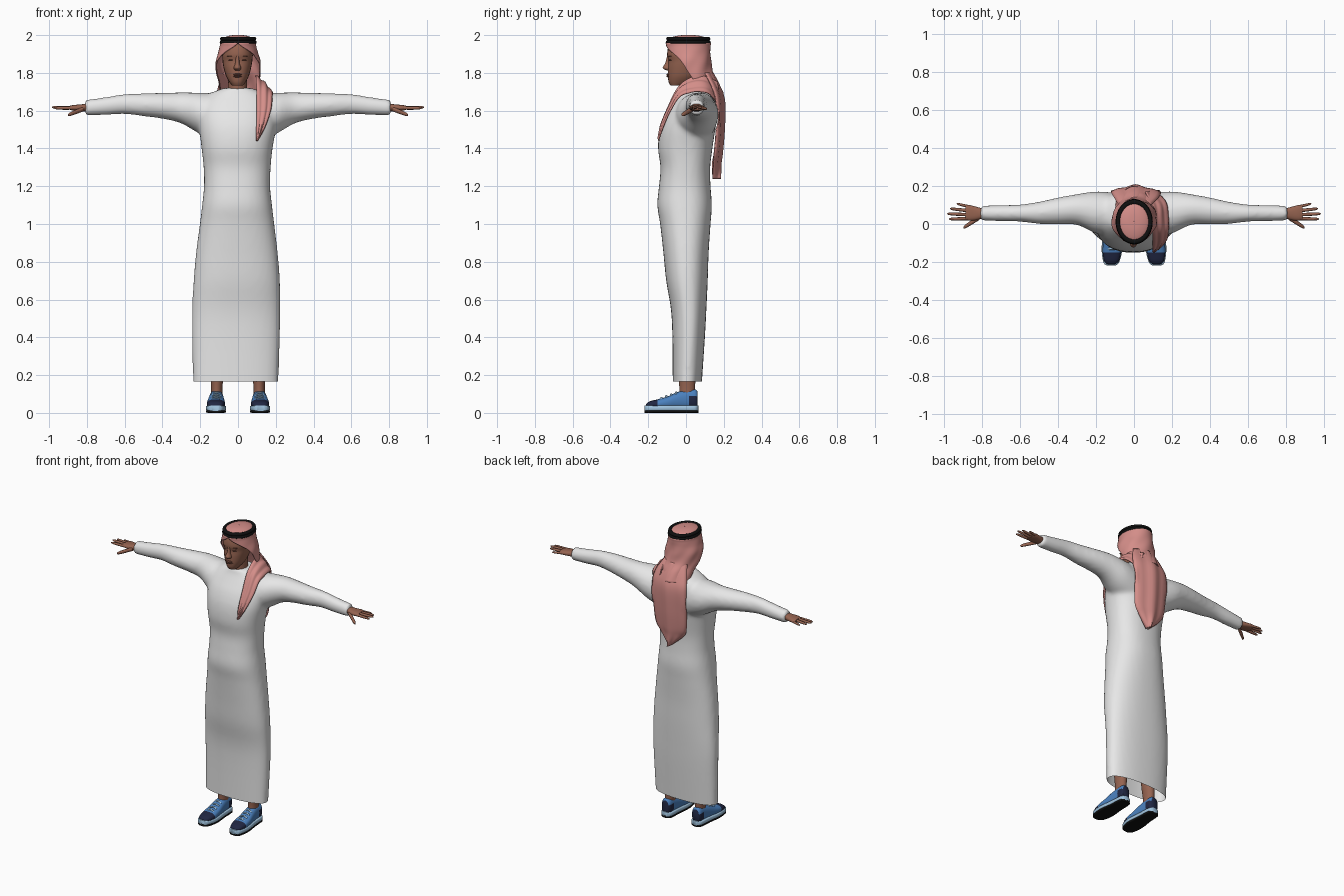
import bpy, bmesh, math
from mathutils import Vector

cube = bpy.data.objects.get("Cube")
if cube:
    bpy.data.objects.remove(cube, do_unlink=True)


def material(name, *rgb):
    mat = bpy.data.materials.new(name)
    mat.use_nodes = True
    mat.diffuse_color = (*rgb, 1)
    bsdf = next(n for n in mat.node_tree.nodes if n.type == "BSDF_PRINCIPLED")
    bsdf.inputs["Base Color"].default_value = (*rgb, 1)
    bsdf.inputs["Roughness"].default_value = 0.8
    return mat


white = material("white_cloth", .8, .8, .8)
skin = material("brown_skin", .3, .125, .08)
dark_skin = material("dark_skin", .17, .065, .045)
pink = material("pink_cloth", .66, .27, .25)
black = material("black_cord", .005, .005, .005)
blue = material("shoe_blue", .07, .22, .52)
pale_blue = material("pale_blue", .36, .56, .75)
navy = material("navy", .015, .02, .055)


def spline(rows, steps):
    """Smooth curve through rows of numbers."""
    out = []
    for i in range(len(rows) - 1):
        a, b, c, d = (rows[max(0, min(len(rows) - 1, i + k))] for k in (-1, 0, 1, 2))
        for s in range(steps):
            t = s / steps
            out.append([q + t / 2 * (r - p + t * (2 * p - 5 * q + 4 * r - w + t * (3 * (q - r) + w - p)))
                        for p, q, r, w in zip(a, b, c, d)])
    return out + [list(rows[-1])]


def loft(bm, axis, rows, sides=24, power=2.0, steps=4):
    """Closed tube along an axis; row = position, then low/high of the two other axes."""
    others = [i for i in range(3) if i != axis]
    rings = []
    for pos, lo1, hi1, lo2, hi2 in spline(rows, steps):
        ring = []
        for k in range(sides):
            co = [pos, pos, pos]
            angle = math.tau * k / sides
            for i, lo, hi, w in ((others[0], lo1, hi1, math.cos(angle)),
                                 (others[1], lo2, hi2, math.sin(angle))):
                w = math.copysign(abs(w) ** (2 / power), w)
                co[i] = (lo + hi) / 2 + w * (hi - lo) / 2
            ring.append(bm.verts.new(co))
        rings.append(ring)
    for r, s in zip(rings, rings[1:]):
        for k in range(sides):
            n = (k + 1) % sides
            bm.faces.new((r[k], r[n], s[n], s[k]))
    bm.faces.new(rings[0])
    bm.faces.new(rings[-1])


def finish(bm, name, mats, rule=None, mirror=False):
    bmesh.ops.recalc_face_normals(bm, faces=bm.faces)
    if rule:
        for f in bm.faces:
            f.material_index = rule(f.calc_center_median())
    mesh = bpy.data.meshes.new(name)
    bm.to_mesh(mesh)
    bm.free()
    obj = bpy.data.objects.new(name, mesh)
    bpy.context.collection.objects.link(obj)
    for m in mats:
        mesh.materials.append(m)
    smooth(obj)
    if mirror:
        obj.modifiers.new("mirror", "MIRROR")
    return obj


def smooth(obj):
    bpy.ops.object.select_all(action="DESELECT")
    obj.select_set(True)
    bpy.context.view_layer.objects.active = obj
    bpy.ops.object.shade_smooth_by_angle(angle=math.radians(55))


def part(name, axis, rows, mat, mirror=False, **kw):
    bm = bmesh.new()
    loft(bm, axis, rows, **kw)
    return finish(bm, name, [mat], mirror=mirror)


def sheet(name, grid, mat, thickness, over=None):
    """Cloth from a grid of points, kept outside another object."""
    bm = bmesh.new()
    vs = [[bm.verts.new(p) for p in row] for row in grid]
    for r, s in zip(vs, vs[1:]):
        for k in range(len(r) - 1):
            bm.faces.new((r[k], r[k + 1], s[k + 1], s[k]))
    bmesh.ops.remove_doubles(bm, verts=bm.verts, dist=.0003)
    obj = finish(bm, name, [mat])
    if over:
        wrap = obj.modifiers.new("drape", "SHRINKWRAP")
        wrap.target, wrap.wrap_mode, wrap.offset = over, "OUTSIDE", .008
    solid = obj.modifiers.new("thickness", "SOLIDIFY")
    solid.thickness, solid.offset = thickness, 0
    return obj


def band(rows, bulge, ripple, count=14):
    """Strip between two edges, bulging in the middle with soft folds."""
    grid = []
    for row in spline(rows, 6):
        a, b = Vector(row[:3]), Vector(row[3:])
        grid.append([a.lerp(b, k / count) + bulge * (math.sin(math.pi * k / count)
                     + ripple * math.sin(math.tau * 2.5 * k / count)) for k in range(count + 1)])
    return grid


# Robe: body and sleeves fused, open at the hem
bm = bmesh.new()
loft(bm, 2, [(.1, -.237, .212, -.07, .08), (.4, -.243, .222, -.072, .1), (.55, -.243, .224, -.08, .108),
             (.7, -.235, .222, -.105, .115), (.85, -.222, .21, -.12, .12), (1, -.202, .192, -.137, .13),
             (1.1, -.19, .18, -.152, .137), (1.2, -.18, .17, -.143, .13), (1.3, -.182, .173, -.135, .128),
             (1.4, -.193, .183, -.148, .14), (1.5, -.205, .2, -.14, .155), (1.58, -.21, .205, -.113, .168),
             (1.64, -.2, .2, -.078, .17), (1.69, -.15, .15, -.048, .15), (1.72, -.075, .07, -.04, .1)],
     sides=40, power=2.3)
for side in (1, -1):
    loft(bm, 0, [(side * x, *r) for x, *r in
                 [(.1, -.06, .165, 1.43, 1.69), (.2, -.05, .172, 1.475, 1.695), (.3, -.005, .158, 1.532, 1.697),
                  (.4, -.002, .14, 1.557, 1.694), (.5, 0, .118, 1.57, 1.692), (.6, .012, .103, 1.582, 1.688),
                  (.7, .014, .1, 1.577, 1.672), (.81, .018, .096, 1.573, 1.657)]])
robe = finish(bm, "robe", [white])
remesh = robe.modifiers.new("fuse", "REMESH")
remesh.mode, remesh.voxel_size, remesh.use_smooth_shade = "VOXEL", .012, True
relax = robe.modifiers.new("relax", "SMOOTH")
relax.factor, relax.iterations = .5, 8
for m in ("fuse", "relax"):
    bpy.ops.object.modifier_apply(modifier=m)
bm = bmesh.new()
bm.from_mesh(robe.data)
bmesh.ops.bisect_plane(bm, geom=bm.verts[:] + bm.edges[:] + bm.faces[:], plane_co=(0, 0, .165),
                       plane_no=(0, 0, 1), clear_inner=True)
bm.to_mesh(robe.data)
bm.free()
smooth(robe)

# Head, neck and face
part("head", 2, [(1.733, -.03, .026, -.082, -.02), (1.752, -.046, .04, -.092, .03), (1.785, -.064, .058, -.096, .07),
                 (1.83, -.077, .07, -.096, .09), (1.865, -.082, .076, -.093, .1), (1.9, -.083, .078, -.1, .1),
                 (1.95, -.076, .072, -.088, .1), (1.98, -.04, .04, -.05, .07)], skin, power=2.2)
part("neck", 2, [(1.64, -.065, .06, -.04, .09), (1.7, -.055, .05, -.035, .08), (1.79, -.05, .046, -.04, .08)], skin)
part("nose", 2, [(1.89, -.012, .006, -.1, -.07), (1.85, -.015, .009, -.111, -.07), (1.826, -.023, .017, -.124, -.07),
                 (1.812, -.017, .011, -.1, -.07)], skin, sides=14)
for name, z, high in (("upper_lip", 1.791, .006), ("lower_lip", 1.782, .006)):
    part(name, 0, [(x - .003, -.104 + d, -.08, z - high * h, z + high * h)
                   for x, d, h in ((-.026, .014, .2), (-.012, .002, .9), (0, 0, 1), (.012, .002, .9), (.026, .014, .2))],
         dark_skin, sides=12)
for side, label in ((1, "left"), (-1, "right")):
    for feature, z, half, tall in (("eye", 1.868, .014, .004), ("eyebrow", 1.888, .02, .003)):
        part(f"{label}_{feature}", 0, [(side * .034 - .003 + half * t, -.093 + abs(t) * .004, -.07,
                                       z - tall * h, z + tall * h) for t, h in ((-1, .2), (0, 1), (1, .2))],
             dark_skin, sides=10)

# Hands
bm = bmesh.new()
loft(bm, 0, [(.76, .03, .085, 1.59, 1.64), (.8, .028, .083, 1.595, 1.637), (.835, .02, .092, 1.597, 1.633),
             (.87, .018, .1, 1.6, 1.63), (.89, .025, .096, 1.604, 1.626)], power=2.4)
fingers = [((.87, .029, 1.614), (.975, .026, 1.614), .009), ((.875, .049, 1.616), (.985, .054, 1.618), .009),
           ((.87, .07, 1.616), (.97, .081, 1.616), .009), ((.86, .089, 1.614), (.935, .107, 1.61), .008),
           ((.815, .035, 1.61), (.9, -.02, 1.577), .013)]
for start, end, r in fingers:
    rows = []
    for t, w in ((0, 1), (.5, .95), (.9, .75), (1, .25)):
        x, y, z = Vector(start).lerp(Vector(end), t)
        rows.append((x, y - r * w, y + r * w, z - r * w, z + r * w))
    loft(bm, 0, rows, sides=10, steps=2)
finish(bm, "hands", [skin], mirror=True)

# Legs
part("legs", 2, [(.06, .08, .145, -.04, .05), (.13, .083, .142, -.035, .048), (.25, .07, .15, -.045, .055),
                 (.45, .06, .17, -.05, .07)], skin, mirror=True)

# Shoes: upper with dark toe cap and heel, pale midsole, black tread, laces
bm = bmesh.new()
loft(bm, 1, [(-.213, .1, .14, .025, .045), (-.195, .08, .157, .02, .06), (-.15, .069, .165, .02, .072),
             (-.1, .07, .163, .02, .086), (-.05, .074, .156, .02, .108), (0, .078, .15, .02, .122),
             (.045, .08, .148, .02, .125), (.06, .09, .14, .025, .115)], power=2.5, steps=6)
finish(bm, "shoes", [blue, navy], lambda c: int(c.y < -.15 or (c.y > .02 and c.z < .085)), mirror=True)
outline = [(-.22, .1, .14), (-.205, .08, .16), (-.15, .064, .17), (-.1, .064, .169), (-.04, .07, .16),
           (.03, .073, .155), (.055, .08, .148), (.066, .098, .13)]
for name, low, high, mat in (("midsoles", .01, .04, pale_blue), ("treads", 0, .016, black)):
    part(name, 1, [(y, a, b, low, high) for y, a, b in outline], mat, mirror=True, power=5)
for i in range(4):
    y, z = -.13 + .026 * i, .079 + .0095 * i
    part(f"laces_{i + 1}", 0, [(x, y - .006, y + .006, z - d - .006, z - d + .004)
                               for x, d in ((.088, .009), (.115, -.002), (.142, .009))],
         pale_blue, mirror=True, sides=8)

# Head scarf hood, open at the face: height, centre, radii, opening angle
grid = []
hood = [(1.69, 0, .07, .1, .125, 105), (1.75, .005, .04, .105, .128, 95), (1.8, .003, .022, .114, .118, 86),
        (1.86, 0, .015, .115, .115, 70), (1.905, 0, .012, .103, .114, 45), (1.94, 0, .012, .094, .115, 12),
        (1.96, 0, .012, .09, .115, 0), (1.983, 0, .012, .073, .094, 0), (1.995, 0, .012, .04, .05, 0),
        (1.998, 0, .012, .001, .001, 0)]
for z, cx, cy, rx, ry, gap in spline(hood, 5):
    g = math.radians(max(0, gap))
    row = []
    for k in range(49):
        a = g + (math.tau - 2 * g) * k / 48
        fold = 1 + .02 * math.sin(a * 7 + z * 40) * min(1, max(0, (1.94 - z) * 12))
        row.append((cx - rx * fold * math.sin(a), cy - ry * fold * math.cos(a), z))
    grid.append(row)
sheet("scarf_hood", grid, pink, .006)

# Scarf tail hanging on the back, ending in a point
back = [(-.08, .1, 1.8, .09, .1, 1.8), (-.105, .14, 1.72, .13, .14, 1.72), (-.12, .165, 1.64, .14, .16, 1.64),
        (-.118, .16, 1.5, .13, .16, 1.5), (-.11, .15, 1.38, .12, .15, 1.38), (-.08, .14, 1.32, .085, .145, 1.32),
        (.01, .14, 1.24, .02, .14, 1.24)]
sheet("scarf_back_tail", band(back, Vector((0, .038, 0)), .12), pink, .007, robe)

# Scarf end wrapped over the left shoulder onto the chest
front = [(.06, .17, 1.75, .1, .18, 1.62), (.09, .1, 1.78, .165, .12, 1.69), (.095, .03, 1.775, .18, .04, 1.695),
         (.098, -.04, 1.72, .18, -.03, 1.675), (.1, -.1, 1.6, .172, -.08, 1.6), (.098, -.135, 1.51, .14, -.12, 1.51),
         (.098, -.143, 1.44, .102, -.143, 1.44)]
sheet("scarf_front_tail", band(front, Vector((.004, -.004, .008)), .4), pink, .007, robe)

# Double head cord
for i, z in enumerate((1.963, 1.98)):
    bpy.ops.mesh.primitive_torus_add(major_segments=48, minor_segments=12, major_radius=.087 - .002 * i,
                                     minor_radius=.011, location=(.001, .012, z))
    cord = bpy.context.object
    cord.name = f"head_cord_{i + 1}"
    cord.scale = (1, 1.22, 1)
    cord.data.materials.append(black)
    smooth(cord)
